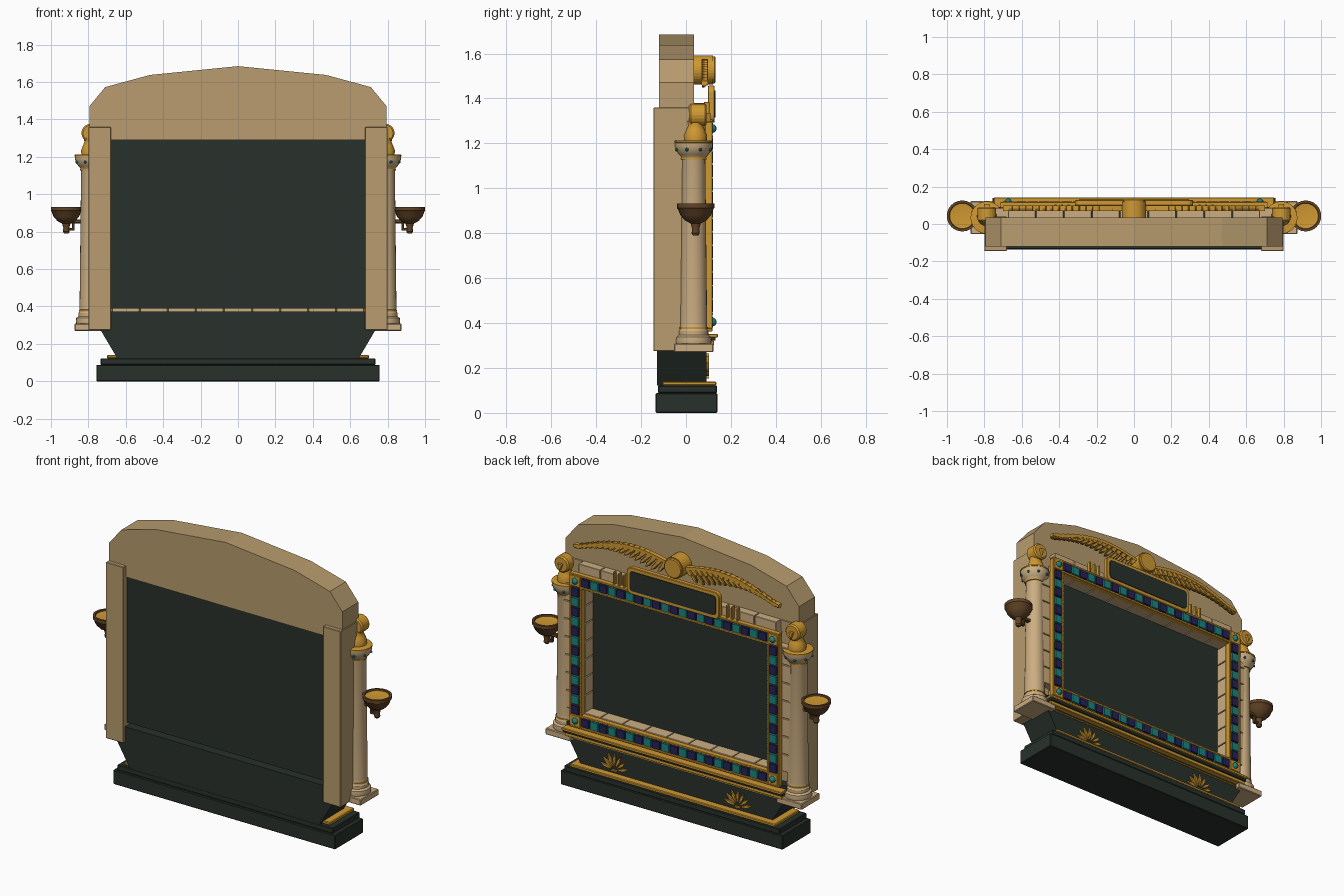
import bpy, bmesh, math
from mathutils import Matrix, Vector

if "Cube" in bpy.data.objects:
    bpy.data.objects.remove(bpy.data.objects["Cube"])

def mat(name, r, g, b):
    lin = lambda c: ((c / 255 + 0.055) / 1.055) ** 2.4 if c > 10 else c / 3295
    m = bpy.data.materials.new(name)
    m.diffuse_color = (lin(r), lin(g), lin(b), 1)
    m.use_nodes = True
    m.node_tree.nodes["Principled BSDF"].inputs["Base Color"].default_value = m.diffuse_color
    return m

STONE = mat("sandstone", 184, 156, 110)
PALE = mat("pale_stone", 204, 174, 130)
DARK = mat("dark_green_stone", 40, 49, 43)
GOLD = mat("gold", 208, 153, 50)
OLD = mat("old_gold", 140, 100, 38)
BRONZE = mat("bronze", 98, 68, 38)
NAVY = mat("navy", 36, 34, 88)
TEAL = mat("teal", 26, 132, 128)

def finish(bm, name, m, bevel=0, smooth=False):
    bmesh.ops.recalc_face_normals(bm, faces=bm.faces[:])
    me = bpy.data.meshes.new(name)
    bm.to_mesh(me)
    bm.free()
    me.materials.append(m)
    ob = bpy.data.objects.new(name, me)
    bpy.context.collection.objects.link(ob)
    if bevel:
        b = ob.modifiers.new("bevel", "BEVEL")
        b.width, b.segments = bevel, 1
    if smooth:
        bpy.context.view_layer.objects.active = ob
        ob.select_set(True)
        bpy.ops.object.shade_smooth_by_angle(angle=math.radians(35))
        ob.select_set(False)
    return ob

def boxes(name, items, m, bevel=0):
    """items: (x0, x1, y0, y1, z0, z1)"""
    bm = bmesh.new()
    for x0, x1, y0, y1, z0, z1 in items:
        M = Matrix.Translation(((x0 + x1) / 2, (y0 + y1) / 2, (z0 + z1) / 2)) @ \
            Matrix.Diagonal((abs(x1 - x0), y1 - y0, z1 - z0, 1))
        bmesh.ops.create_cube(bm, size=1, matrix=M)
    return finish(bm, name, m, bevel)

def prisms(name, polys, y0, y1, m, bevel=0):
    """outlines in the xz plane, extruded along y"""
    bm = bmesh.new()
    for pts in polys:
        f = bm.faces.new([bm.verts.new((x, y0, z)) for x, z in pts])
        ext = bmesh.ops.extrude_face_region(bm, geom=[f])["geom"]
        bmesh.ops.translate(bm, vec=(0, y1 - y0, 0), verts=[v for v in ext if isinstance(v, bmesh.types.BMVert)])
    return finish(bm, name, m, bevel)

def lathe(name, prof, cx, cy, m, n=24):
    """profile of (radius, z) turned about a vertical axis"""
    bm = bmesh.new()
    rings = [[bm.verts.new((cx + r * math.cos(2 * math.pi * i / n), cy + r * math.sin(2 * math.pi * i / n), z))
              for i in range(n)] for r, z in prof]
    for a, b in zip(rings, rings[1:]):
        for i in range(n):
            bm.faces.new((a[i], a[(i + 1) % n], b[(i + 1) % n], b[i]))
    bm.faces.new(rings[0])
    bm.faces.new(rings[-1])
    return finish(bm, name, m, 0, True)

def balls(name, pts, r, m, sub=1):
    bm = bmesh.new()
    for p in pts:
        bmesh.ops.create_icosphere(bm, subdivisions=sub, radius=r, matrix=Matrix.Translation(p))
    return finish(bm, name, m, 0, sub > 1)

def disc(cx, cz, r, n=28):
    return [(cx + r * math.cos(2 * math.pi * i / n), cz + r * math.sin(2 * math.pi * i / n)) for i in range(n)]

def rounded(hx, z0, z1, r):
    return [(sx * (hx - r) + r * math.cos(math.radians(a + k)), z + r * math.sin(math.radians(a + k)))
            for sx, z, a in ((1, z1 - r, 0), (-1, z1 - r, 90), (-1, z0 + r, 180), (1, z0 + r, 270)) for k in (0, 30, 60, 90)]

def mirrored(pts):
    return pts + [(-x, z) for x, z in reversed(pts) if x != 0]

# stepped base
boxes("base_plinth", [(-.757, .757, -.135, .14, 0, .088)], DARK, .004)
boxes("base_step", [(-.735, .735, -.125, .138, .088, .122)], DARK, .004)
boxes("base_gold_trim", [(-.70, .70, -.105, .135, .122, .14)], GOLD, .004)
prisms("flared_base", [mirrored([(.645, .122), (.75, .30), (.75, .372)])], -.13, .092, DARK)
boxes("base_gold_line", [(-.72, .72, .09, .098, .283, .290)], GOLD)
boxes("cornice", [(-.74, .74, .085, .125, .30, .322), (-.75, .75, .085, .142, .335, .352)], GOLD, .003)
boxes("cornice_band", [(-.745, .745, .085, .132, .322, .335)], DARK)

# lotus fans on the base
petals = []
for s in (-1, 1):
    for k in range(-3, 4):
        a = math.radians(k * 25)
        L = .105 - .003 * abs(k)
        d, n = Vector((math.sin(a), math.cos(a))), Vector((math.cos(a), -math.sin(a)))
        c = Vector((s * .42, .16))
        petals.append([tuple(c + d * t * L + n * w) for t, w in ((.25, -.002), (.65, -.009), (1, 0), (.65, .009), (.25, .002))])
prisms("lotus_petals", petals, .088, .102, GOLD)
boxes("lotus_stems", [(s * .42 - .018, s * .42 + .018, .088, .102, .154, .163) for s in (-1, 1)], GOLD)

# body: side slabs, arch, dark panel
boxes("side_slabs", [(.68, .80, -.145, .04, .275, 1.36), (-.80, -.68, -.145, .04, .275, 1.36)], STONE, .003)
prisms("arch_top", [mirrored([(.795, 1.29), (.795, 1.47), (.71, 1.573), (.47, 1.638), (0, 1.685)])], -.12, .036, STONE)
boxes("dark_panel", [(-.68, .68, -.108, .01, .39, 1.29)], DARK)

# stone blocks around the opening
g, stones = .002, []
for i in range(9):
    x0 = -.675 + i * .15
    for z0, z1, y0 in ((.365, .452, -.06), (1.225, 1.36, .005)):
        stones.append((x0 + g, x0 + .15 - g, y0, .085, z0, z1))
for i in range(7):
    z0 = .452 + i * .11
    for s in (-1, 1):
        stones.append((s * .628, s * .775, .005, .085, z0 + g, z0 + .11 - g))
boxes("stone_blocks", stones, PALE, .002)
boxes("keystone", [(-.075, .075, .03, .11, 1.25, 1.38)], PALE, .004)

# inlaid frame
X, Z0, Z1, W = .712, .366, 1.305, .078
def ring(x, z0, z1, w, y0, y1):
    return [(-x, x, y0, y1, z0, z0 + w), (-x, x, y0, y1, z1 - w, z1),
            (-x, -x + w, y0, y1, z0 + w, z1 - w), (x - w, x, y0, y1, z0 + w, z1 - w)]
boxes("frame_bed", ring(X, Z0, Z1, W, .083, .108), OLD)
boxes("frame_outer_rim", ring(X + .003, Z0 - .003, Z1 + .003, .012, .085, .117), GOLD, .002)
boxes("frame_inner_rim", ring(X - W + .012, Z0 + W - .012, Z1 - W + .012, .014, .08, .117), GOLD, .002)
tiles = {0: [], 1: []}
def run(n, a, b, put):
    step = (b - a) / n
    for i in range(n):
        tiles[i % 2].append(put(a + i * step + .005, a + (i + 1) * step - .005))
for z in (Z0 + .014, Z1 - W + .016):
    run(21, -X + W, X - W, lambda p, q: (p, q, .1, .121, z, z + .048))
for x in (-X + .014, X - W + .016):
    run(13, Z0 + W, Z1 - W, lambda p, q: (x, x + .048, .1, .121, p, q))
boxes("navy_tiles", tiles[0], NAVY)
boxes("teal_tiles", tiles[1], TEAL)
corners = [(sx * (X - .039), z) for sx in (-1, 1) for z in (Z0 + .039, Z1 - .039)]
boxes("corner_plates", [(x - .034, x + .034, .09, .119, z - .034, z + .034) for x, z in corners], GOLD, .003)
balls("corner_bosses", [(x, .117, z) for x, z in corners], .02, TEAL, 2)
beads = [(-.61 + i * .0305, .116, z) for i in range(41) for z in (Z0 + W - .003, Z1 - W + .003)]
beads += [(s * .637, .116, .47 + i * .03) for i in range(26) for s in (-1, 1)]
balls("frame_beads", beads, .006, GOLD)

# cartouche panel with little bars either side
prisms("cartouche_border", [rounded(.315, 1.293, 1.457, .03)], .098, .128, GOLD, .003)
prisms("cartouche_face", [rounded(.293, 1.315, 1.435, .018)], .12, .132, DARK)
boxes("side_bars", [(s * x - .006, s * x + .006, .08, .105, 1.30, 1.385) for s in (-1, 1) for x in (.35, .385, .42)], GOLD, .003)

# winged disc
prisms("sun_disc", [disc(0, 1.527, .06)], .095, .132, GOLD, .005)
prisms("sun_disc_rim", [disc(0, 1.527, .065)], .036, .12, GOLD)
def lead(t):
    return Vector((.05 + .65 * t, 1.532 + .045 * math.sin(math.pi * min(1, t * 1.1)) - .06 * t * t))
for s, side in ((-1, "left"), (1, "right")):
    bar = [lead(i / 14) for i in range(15)]
    out = [(s * p.x, p.y + .006) for p in bar] + [(s * p.x, p.y - .012) for p in reversed(bar)]
    prisms("wing_edge_" + side, [out], .07, .098, GOLD)
    for row, (L, w, m, y0, y1) in enumerate(((.125, .0125, OLD, .072, .082), (.12, .008, GOLD, .076, .09), (.055, .012, GOLD, .076, .096))):
        fs = []
        for i in range(17):
            t = (i + .5) / 18
            a = math.radians(-52 + 28 * t)
            d = Vector((math.cos(a), math.sin(a)))
            n = Vector((-d.y, d.x))
            p = lead(t)
            l = min(L * (1 - .35 * t), (p.y - 1.455) / -d.y)
            fs.append([(s * q.x, q.y) for q in (p + n * w, p + d * l * .8 + n * w, p + d * l, p + d * l * .8 - n * w, p - n * w)])
        prisms("wing_feathers_%s_%d" % (side, row), fs, y0, y1, m)

# columns, bird finials and lamp bowls
for s, side in ((-1, "left"), (1, "right")):
    cx, cy = s * .787, .034
    boxes("column_plinth_" + side, [(cx - .087, cx + .087, cy - .088, cy + .088, .27, .308)], PALE, .004)
    lathe("column_" + side, [(.078, .308), (.08, .32), (.078, .338), (.066, .346), (.066, .365), (.061, .372), (.06, .40),
          (.052, 1.125), (.056, 1.14), (.066, 1.15), (.077, 1.165), (.085, 1.187), (.085, 1.21), (.06, 1.212)], cx, cy, PALE)
    for k, (r, z) in enumerate(((.064, .378), (.057, 1.132), (.087, 1.207))):
        lathe("column_ring_%s_%d" % (side, k), [(r - .01, z - .006), (r, z - .004), (r, z + .004), (r - .01, z + .006)], cx, cy, GOLD)
    balls("capital_dots_" + side, [(cx + .08 * math.cos(a), cy + .08 * math.sin(a), 1.172)
          for a in [math.radians(22.5 + 45 * i) for i in range(8)]], .009, TEAL)
    lathe("finial_body_" + side, [(.05, 1.21), (.052, 1.235), (.042, 1.26), (.034, 1.28), (.038, 1.30)], cx, cy + .008, GOLD)
    prisms("finial_head_" + side, [disc(cx, 1.327, .05, 20)], .014, .092, GOLD, .008)
    prisms("finial_beak_" + side, [[(cx - .014, 1.335), (cx + .014, 1.335), (cx, 1.295)]], .085, .108, GOLD)
    bx, by = s * .918, .043
    lathe("lamp_bowl_" + side, [(.012, .79), (.018, .80), (.016, .82), (.022, .843), (.048, .857), (.069, .882), (.079, .908),
          (.083, .912), (.083, .932), (.07, .932), (.064, .912)], bx, by, BRONZE)
    lathe("lamp_fill_" + side, [(.062, .912), (.0685, .924), (.05, .921)], bx, by, GOLD)
    boxes("lamp_bracket_" + side, [(s * .83, s * .91, by - .012, by + .012, .845, .865),
          (s * .878, s * .925, by - .01, by + .01, .805, .82), (s * .875, s * .888, by - .01, by + .01, .805, .86)], BRONZE, .003)
